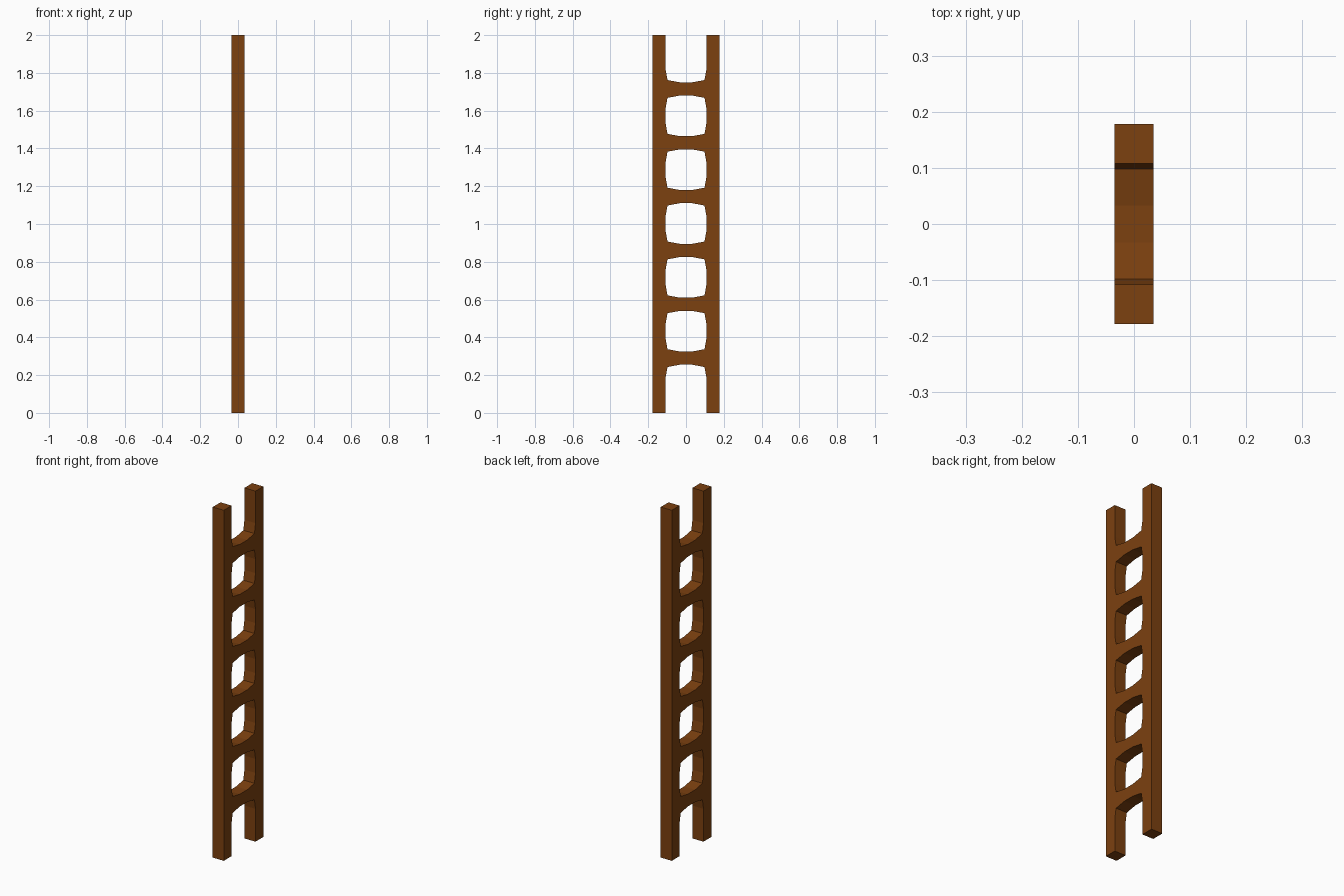
import bpy
import bmesh
from mathutils import Vector

if "Cube" in bpy.data.objects:
    bpy.data.objects.remove(bpy.data.objects["Cube"], do_unlink=True)

# Ladder proportions
HEIGHT, DEPTH = 2.0, 0.07
OUTER, INNER, FLARE = 0.178, 0.108, 0.098
RUNG_COUNT, FIRST_RUNG, SPACING = 6, 0.29, 0.285
FLARE_REACH, END_HALF, MID_HALF, MID_Y = 0.1025, 0.047, 0.035, 0.033

wood = bpy.data.materials.new("brown wood")
wood.use_nodes = True
colour = (0.2, 0.052, 0.005, 1)
wood.diffuse_color = colour
wood.node_tree.nodes["Principled BSDF"].inputs["Base Color"].default_value = colour

bm = bmesh.new()


def add_outline(points):
    """Add a flat face from (y, z) points."""
    bm.faces.new([bm.verts.new((-DEPTH / 2, y, z)) for y, z in points])


rungs = [FIRST_RUNG + i * SPACING for i in range(RUNG_COUNT)]

# Two rails, flared inwards where each rung joins
for side in (-1, 1):
    profile = [(OUTER, HEIGHT), (OUTER, 0), (INNER, 0)]
    for c in rungs:
        profile += [(INNER, c - FLARE_REACH), (FLARE, c - END_HALF),
                    (FLARE, c + END_HALF), (INNER, c + FLARE_REACH)]
    profile.append((INNER, HEIGHT))
    add_outline([(side * y, z) for y, z in profile])

# Rungs, narrower in the middle
for c in rungs:
    top = [(-FLARE, END_HALF), (-MID_Y, MID_HALF), (MID_Y, MID_HALF), (FLARE, END_HALF)]
    bottom = [(y, -h) for y, h in reversed(top)]
    add_outline([(y, c + h) for y, h in top + bottom])

# Join the outlines and give them thickness
bmesh.ops.remove_doubles(bm, verts=bm.verts, dist=0.0005)
bmesh.ops.recalc_face_normals(bm, faces=bm.faces)
result = bmesh.ops.extrude_face_region(bm, geom=bm.faces[:], use_keep_orig=True)
moved = [g for g in result["geom"] if isinstance(g, bmesh.types.BMVert)]
bmesh.ops.translate(bm, verts=moved, vec=Vector((DEPTH, 0, 0)))
bmesh.ops.recalc_face_normals(bm, faces=bm.faces)

mesh = bpy.data.meshes.new("ladder")
bm.to_mesh(mesh)
bm.free()
mesh.materials.append(wood)
ladder = bpy.data.objects.new("ladder", mesh)
bpy.context.collection.objects.link(ladder)
